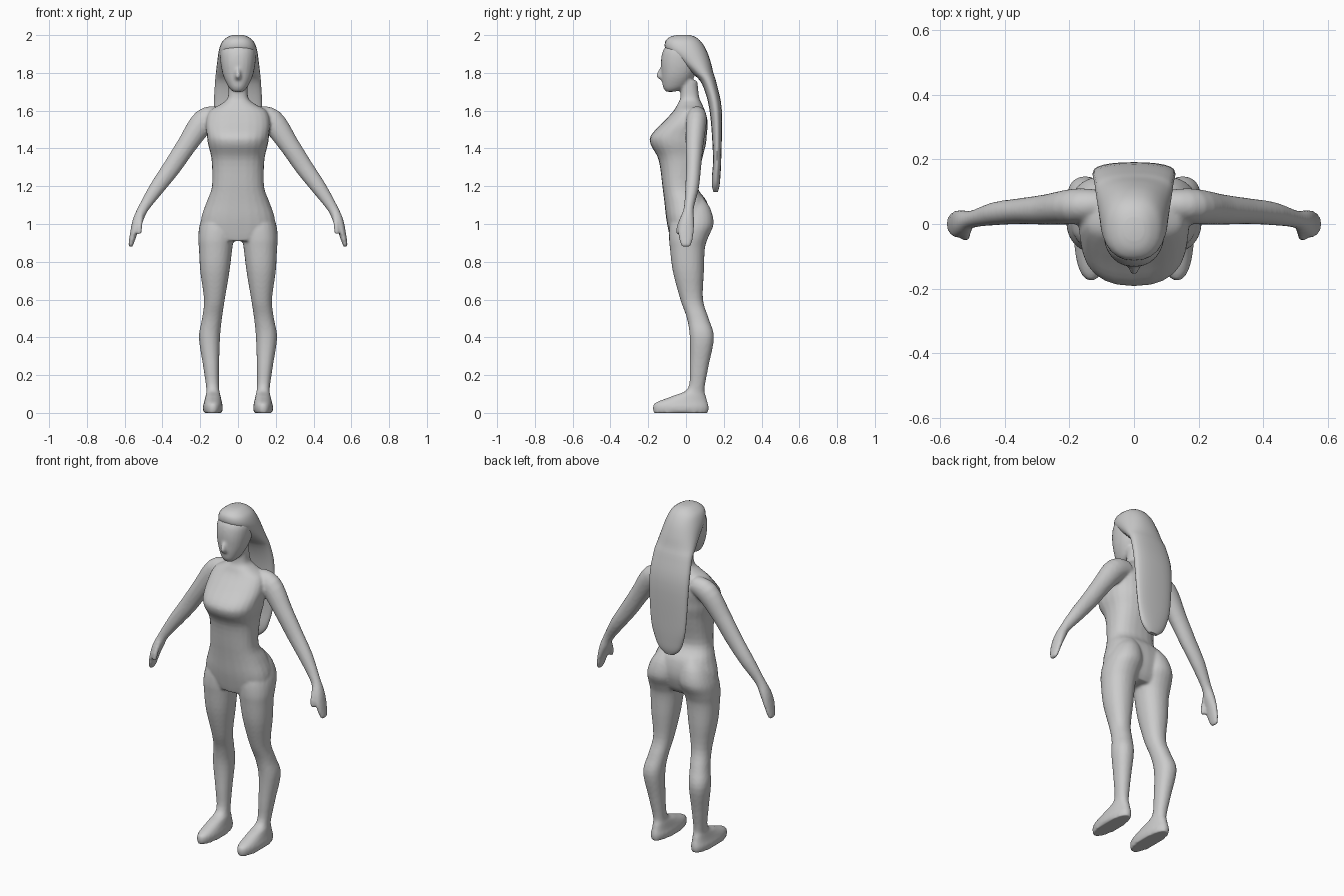
import bpy, bmesh, math
from mathutils import Vector

cube = bpy.data.objects.get("Cube")
if cube:
    bpy.data.objects.remove(cube)

SIDES, STEPS = 24, 4


def smooth_path(rows):
    """Catmull-Rom interpolation through every row of numbers."""
    rows = [Vector(r) for r in rows]
    out = []
    for i in range(len(rows) - 1):
        a, b, c, d = (rows[max(i - 1, 0)], rows[i], rows[i + 1], rows[min(i + 2, len(rows) - 1)])
        for s in range(STEPS):
            t = s / STEPS
            out.append(b + (c - a) * (t / 2) + (a * 2 - b * 5 + c * 4 - d) * (t * t / 2)
                       + (b * 3 - a - c * 3 + d) * (t ** 3 / 2))
    return out + [rows[-1]]


def loft(bm, rings, power=2.0):
    """Skin rings given as (centre, half axis u, half axis v) and cap both ends."""
    loops = []
    for centre, u, v in rings:
        loop = []
        for i in range(SIDES):
            a = math.tau * i / SIDES
            c, s = math.cos(a), math.sin(a)
            c = math.copysign(abs(c) ** (2 / power), c)
            s = math.copysign(abs(s) ** (2 / power), s)
            loop.append(bm.verts.new(centre + u * c + v * s))
        loops.append(loop)
    for lo, hi in zip(loops, loops[1:]):
        for i in range(SIDES):
            j = (i + 1) % SIDES
            bm.faces.new((lo[i], lo[j], hi[j], hi[i]))
    bm.faces.new(loops[0][::-1])
    bm.faces.new(loops[-1])


def stack(bm, rows, power=2.0, side=1):
    """Horizontal slices: z, front y, back y, inner x, outer x."""
    rings = []
    for z, front, back, inner, outer in smooth_path(rows):
        rings.append((Vector((side * (inner + outer) / 2, (front + back) / 2, z)),
                      Vector(((outer - inner) / 2, 0, 0)), Vector((0, (back - front) / 2, 0))))
    loft(bm, rings, power)


def centred(rows):
    return [(z, front, back, -w, w) for z, front, back, w in rows]


def limb(bm, rows, side):
    """Tube along a path: x, y, z, radius, depth radius."""
    rows = smooth_path(rows)
    points = [Vector((side * r[0], r[1], r[2])) for r in rows]
    rings = []
    for i, r in enumerate(rows):
        along = (points[min(i + 1, len(rows) - 1)] - points[max(i - 1, 0)]).normalized()
        depth = Vector((0, 1, 0))
        rings.append((points[i], along.cross(depth).normalized() * r[3], depth * r[4]))
    loft(bm, rings)


def finish(name, bm, material):
    bmesh.ops.recalc_face_normals(bm, faces=bm.faces)
    mesh = bpy.data.meshes.new(name)
    bm.to_mesh(mesh)
    bm.free()
    mesh.materials.append(material)
    obj = bpy.data.objects.new(name, mesh)
    bpy.context.collection.objects.link(obj)
    bpy.ops.object.select_all(action='DESELECT')
    obj.select_set(True)
    bpy.context.view_layer.objects.active = obj
    bpy.ops.object.shade_smooth_by_angle(angle=math.radians(50))
    return obj


grey = bpy.data.materials.new("plain_grey")
grey.use_nodes = True
grey.diffuse_color = (0.6, 0.6, 0.6, 1)
grey.node_tree.nodes["Principled BSDF"].inputs["Base Color"].default_value = grey.diffuse_color

body = bmesh.new()

# Torso and neck
stack(body, centred([
    (.91, -.08, .08, .13), (.95, -.09, .105, .19), (1.03, -.105, .125, .195),
    (1.12, -.115, .11, .165), (1.2, -.125, .06, .138), (1.34, -.145, .085, .14),
    (1.42, -.187, .105, .158), (1.47, -.185, .11, .165), (1.54, -.12, .115, .17),
    (1.6, -.065, .1, .15), (1.635, -.045, .085, .09), (1.67, -.03, .07, .054),
    (1.76, -.03, .06, .05)]), 2.4)

# Head and nose
stack(body, centred([
    (1.7, -.105, -.06, .025), (1.725, -.122, 0, .05), (1.79, -.13, .05, .08),
    (1.87, -.132, .08, .094), (1.93, -.115, .08, .088), (1.98, -.06, .04, .04)]), 2.2)
stack(body, centred([(1.76, -.13, -.1, .012), (1.785, -.158, -.1, .017), (1.84, -.13, -.1, .01)]))

for side in (1, -1):
    # Leg with foot and buttock
    stack(body, [
        (0, -.172, .118, .085, .182), (.03, -.176, .121, .08, .186),
        (.055, -.16, .115, .085, .18), (.09, -.07, .105, .092, .172),
        (.13, .01, .098, .1, .168), (.25, .02, .12, .1, .185), (.4, .02, .148, .095, .207),
        (.5, .005, .12, .085, .19), (.6, -.03, .09, .07, .18), (.75, -.07, .095, .045, .2),
        (.87, -.085, .1, .03, .207), (.93, -.09, .118, .02, .21), (1, -.085, .146, .01, .202),
        (1.08, -.06, .13, .02, .17), (1.14, -.03, .09, .04, .12)], 2.2, side)
    # Arm and hand
    limb(body, [
        (.1, .06, 1.575, .05, .045), (.18, .055, 1.545, .064, .055), (.27, .045, 1.42, .053, .047),
        (.35, .04, 1.3, .048, .04), (.43, .032, 1.19, .04, .036), (.5, .015, 1.085, .028, .027),
        (.53, .005, 1.02, .027, .038), (.55, 0, .96, .02, .042), (.565, 0, .9, .014, .032),
        (.57, 0, .88, .01, .02)], side)
    # Thumb
    limb(body, [(.515, -.01, 1.05, .014, .014), (.52, -.035, .99, .014, .014),
                (.523, -.042, .945, .01, .01)], side)

# Fuse the body into one smooth skin
skin = finish("body", body, grey)
remesh = skin.modifiers.new("fuse", 'REMESH')
remesh.mode = 'VOXEL'
remesh.voxel_size = .008
remesh.use_smooth_shade = True
relax = skin.modifiers.new("relax", 'SMOOTH')
relax.iterations = 4

# Long hair, capping the skull and hanging behind the back
hair = bmesh.new()
stack(hair, centred([
    (1.17, .145, .168, .03), (1.2, .138, .177, .065), (1.25, .137, .182, .09),
    (1.36, .143, .187, .115), (1.6, .125, .19, .128), (1.74, .085, .163, .122),
    (1.8, .03, .145, .117), (1.86, -.04, .13, .11), (1.92, -.105, .108, .101),
    (1.965, -.11, .08, .084), (1.99, -.085, .05, .055), (2, -.05, .02, .03)]), 2.3)
finish("hair", hair, grey)
